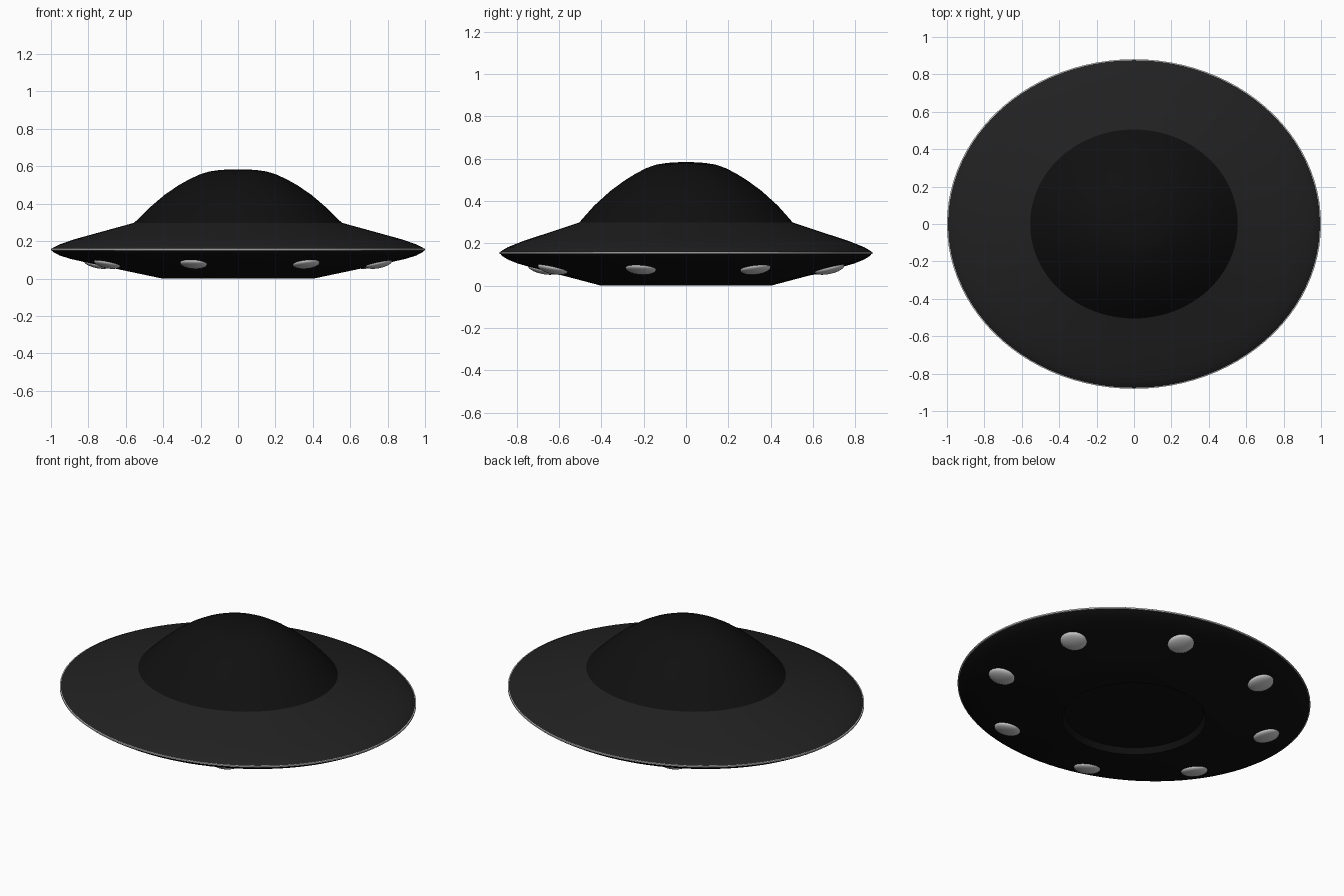
import bpy, bmesh
from math import sin, cos, pi, radians, atan2
from mathutils import Matrix

if "Cube" in bpy.data.objects:
    bpy.data.objects.remove(bpy.data.objects["Cube"])

SEG = 96


def material(name, value):
    m = bpy.data.materials.new(name)
    m.diffuse_color = (value, value, value, 1)
    m.use_nodes = True
    m.node_tree.nodes["Principled BSDF"].inputs["Base Color"].default_value = m.diffuse_color
    return m


def lathe(name, profile, mat=None, closed=False, angle=25):
    """Elliptical lathe: profile of (x radius, y radius, z); zero radius makes a pole."""
    bm = bmesh.new()
    rings = []
    for rx, ry, z in profile:
        if rx == 0:
            rings.append([bm.verts.new((0, 0, z))] * SEG)
        else:
            rings.append([bm.verts.new((rx * cos(2 * pi * i / SEG), ry * sin(2 * pi * i / SEG), z))
                          for i in range(SEG)])
    pairs = list(zip(rings, rings[1:]))
    if closed:
        pairs.append((rings[-1], rings[0]))
    for a, b in pairs:
        for i in range(SEG):
            j = (i + 1) % SEG
            quad = list(dict.fromkeys((a[i], a[j], b[j], b[i])))
            bm.faces.new(quad)
    bmesh.ops.recalc_face_normals(bm, faces=bm.faces)
    return finish(name, bm, mat, angle)


def finish(name, bm, mat, angle):
    me = bpy.data.meshes.new(name)
    bm.to_mesh(me)
    bm.free()
    ob = bpy.data.objects.new(name, me)
    bpy.context.collection.objects.link(ob)
    if mat:
        me.materials.append(mat)
    bpy.ops.object.select_all(action='DESELECT')
    ob.select_set(True)
    bpy.context.view_layer.objects.active = ob
    bpy.ops.object.shade_smooth_by_angle(angle=radians(angle))
    return ob


hull_mat = material("hull_black", 0.015)
dome_mat = material("dome_black", 0.005)

# Saucer underside with its shallow round recess
lathe("lower_hull", [
    (0, 0, 0.035), (0.375, 0.37, 0.035), (0.39, 0.385, 0.0), (0.405, 0.40, 0.0),
    (0.60, 0.555, 0.041), (0.82, 0.735, 0.088), (0.90, 0.798, 0.106),
    (0.955, 0.842, 0.124), (0.985, 0.868, 0.14), (0.996, 0.877, 0.151)], dome_mat)

# Saucer upper deck
lathe("upper_hull", [
    (0.996, 0.877, 0.159), (0.985, 0.868, 0.167), (0.955, 0.842, 0.182),
    (0.874, 0.772, 0.21), (0.74, 0.66, 0.247), (0.555, 0.505, 0.298)], hull_mat)

# Dome
lathe("dome", [
    (0.555, 0.505, 0.298), (0.475, 0.435, 0.377), (0.393, 0.358, 0.447),
    (0.32, 0.29, 0.497), (0.26, 0.235, 0.531), (0.205, 0.186, 0.556),
    (0.155, 0.14, 0.572), (0.10, 0.09, 0.58), (0.05, 0.045, 0.583),
    (0, 0, 0.584)], dome_mat)

# Bright band around the rim
lathe("rim_band", [
    (0.99, 0.871, 0.149), (1.0, 0.881, 0.151), (1.0, 0.881, 0.159),
    (0.99, 0.871, 0.161)], closed=True)

# Eight flattened lamps set into the sloping underside
A, B = 0.79, 0.71
for k in range(8):
    t = radians(27.5 + 45 * k)
    outward = atan2(sin(t) / B, cos(t) / A)
    bm = bmesh.new()
    bmesh.ops.create_uvsphere(bm, u_segments=32, v_segments=16, radius=1)
    bm.transform(Matrix.Translation((A * cos(t), B * sin(t), 0.08))
                 @ Matrix.Rotation(outward, 4, 'Z')
                 @ Matrix.Rotation(radians(-13), 4, 'Y')
                 @ Matrix.Diagonal((0.072, 0.072, 0.024, 1)))
    finish(f"lamp_{k + 1}", bm, None, 60)
